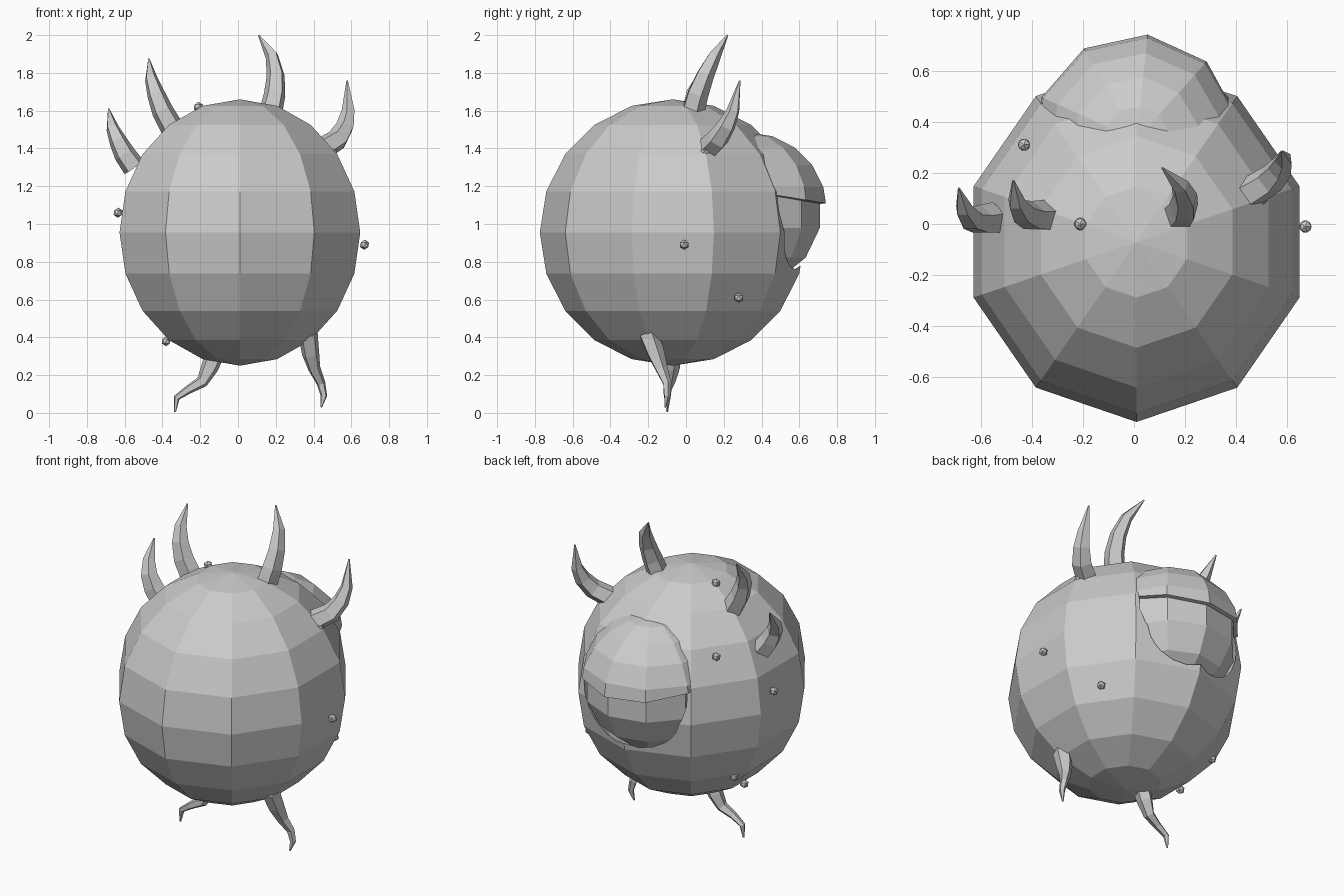
import bpy, bmesh, math
from mathutils import Vector, Matrix

cube = bpy.data.objects.get("Cube")
if cube:
    bpy.data.objects.remove(cube, do_unlink=True)

grey = bpy.data.materials.new("plain_grey")
grey.use_nodes = True
grey.diffuse_color = (0.6, 0.6, 0.6, 1)
grey.node_tree.nodes["Principled BSDF"].inputs["Base Color"].default_value = (0.6, 0.6, 0.6, 1)


def make(name, bm):
    bmesh.ops.recalc_face_normals(bm, faces=bm.faces)
    mesh = bpy.data.meshes.new(name)
    bm.to_mesh(mesh)
    bm.free()
    mesh.materials.append(grey)
    obj = bpy.data.objects.new(name, mesh)
    bpy.context.collection.objects.link(obj)
    return obj


def ball(centre, size, segments, rings, turn=0.0):
    bm = bmesh.new()
    bmesh.ops.create_uvsphere(bm, u_segments=segments, v_segments=rings, radius=1)
    place = Matrix.Translation(centre) @ Matrix.Rotation(math.radians(turn), 4, 'Z') @ Matrix.Diagonal((*size, 1))
    bmesh.ops.transform(bm, matrix=place, verts=bm.verts)
    return bm


def taper(name, path, radii, sides=5):
    """Sweep a shrinking polygon along a path and close it to a point."""
    pts = [Vector(p) for p in path]
    bm = bmesh.new()
    rings = []
    side = Vector((0, 1, 0))
    for i, (p, r) in enumerate(zip(pts, radii)):
        along = (pts[min(i + 1, len(pts) - 1)] - pts[max(i - 1, 0)]).normalized()
        u = (side - along * side.dot(along)).normalized()
        v = along.cross(u)
        side = u
        angles = [math.tau * k / sides for k in range(sides)]
        rings.append([bm.verts.new(p + (u * math.cos(a) + v * math.sin(a)) * r) for a in angles])
    for a, b in zip(rings, rings[1:]):
        for k in range(sides):
            n = (k + 1) % sides
            bm.faces.new((a[k], a[n], b[n], b[k]))
    bm.faces.new(rings[0])
    bm.faces.new(rings[-1])
    return make(name, bm)


# Faceted round body with a shallow socket for the eye
EYE = (0.01, 0.33, 1.065)
body = make("body", ball((0.01, -0.07, 0.955), (0.67, 0.704, 0.705), 10, 10))
socket = make("socket_cutter", ball(EYE, (0.4,) * 3, 20, 14))
socket.hide_render = True
cut = body.modifiers.new("socket", 'BOOLEAN')
cut.operation, cut.object, cut.solver = 'DIFFERENCE', socket, 'EXACT'
bpy.context.view_layer.objects.active = body
bpy.ops.object.modifier_apply(modifier=cut.name)
bpy.data.objects.remove(socket, do_unlink=True)

# Eyeball
make("eyeball", ball(EYE, (0.39,) * 3, 10, 7, -6))

# Upper eyelid: a tilted slice of a larger shell
bm = ball(EYE, (0.42,) * 3, 10, 10, -6)
geom = bm.verts[:] + bm.edges[:] + bm.faces[:]
bmesh.ops.bisect_plane(bm, geom=geom, plane_co=(0, 0.43, 1.16), plane_no=(0, 0.16, 1), clear_inner=True)
lid = make("upper_eyelid", bm)
shell = lid.modifiers.new("thickness", 'SOLIDIFY')
shell.thickness = 0.025

# Curved horns
horn_radii = (0.065, 0.06, 0.05, 0.036, 0.004)
horns = {
    "left_top_horn": ((0.17, 0.03, 1.58), (0.195, 0.06, 1.69), (0.2, 0.1, 1.79), (0.18, 0.15, 1.89), (0.11, 0.22, 2.0)),
    "right_top_horn": ((-0.35, 0.03, 1.51), (-0.4, 0.03, 1.6), (-0.435, 0.045, 1.69), (-0.46, 0.085, 1.77), (-0.472, 0.17, 1.875)),
    "right_side_horn": ((-0.55, 0.02, 1.3), (-0.6, 0.015, 1.37), (-0.635, 0.02, 1.44), (-0.665, 0.06, 1.51), (-0.685, 0.14, 1.61)),
    "left_side_horn": ((0.45, 0.12, 1.4), (0.53, 0.17, 1.45), (0.57, 0.215, 1.52), (0.585, 0.25, 1.6), (0.578, 0.285, 1.76)),
}
for name, path in horns.items():
    taper(name, path, horn_radii)

# Dangling legs
leg_radii = (0.055, 0.048, 0.034, 0.024, 0.018, 0.005)
taper("right_leg", ((-0.12, -0.08, 0.32), (-0.15, -0.08, 0.24), (-0.19, -0.09, 0.165),
                    (-0.26, -0.1, 0.125), (-0.325, -0.1, 0.08), (-0.333, -0.1, 0.005)), leg_radii)
taper("left_leg", ((0.37, -0.2, 0.42), (0.385, -0.16, 0.31), (0.405, -0.13, 0.23),
                   (0.44, -0.1, 0.155), (0.455, -0.1, 0.09), (0.44, -0.11, 0.03)), leg_radii)

# Small warts scattered on the skin
warts = [(0.5, 0.1, 1.38), (0.67, -0.01, 0.89), (0.48, 0.28, 0.61), (-0.43, 0.31, 1.33),
         (-0.21, 0.0, 1.62), (-0.635, 0.03, 1.06), (-0.38, -0.04, 0.38), (-0.45, 0.16, 0.52)]
for i, spot in enumerate(warts):
    bm = bmesh.new()
    bmesh.ops.create_icosphere(bm, subdivisions=1, radius=0.027, matrix=Matrix.Translation(spot))
    make(f"wart_{i + 1}", bm)
